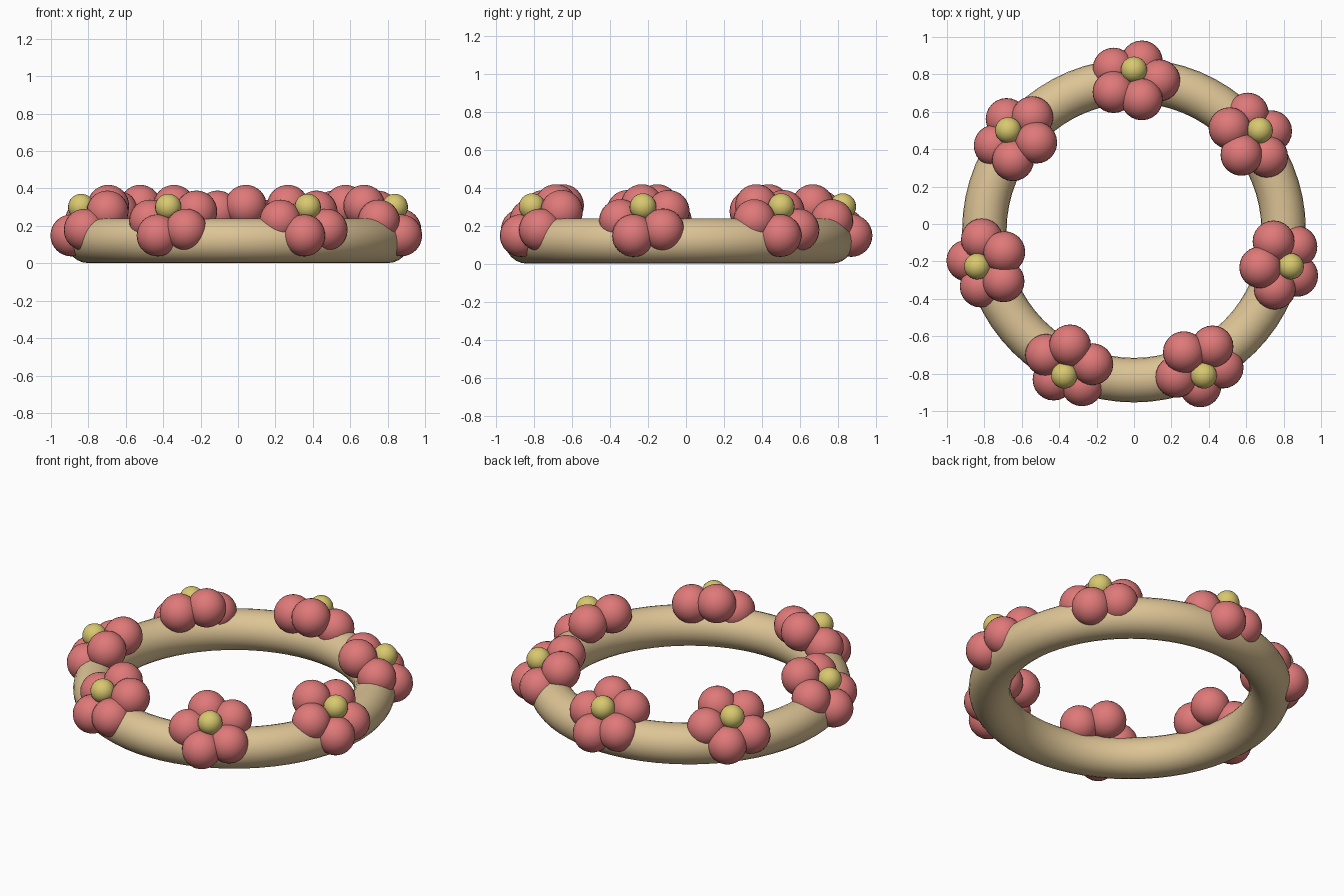
import bpy
from math import sin, cos, radians, tau
from mathutils import Vector

cube = bpy.data.objects.get("Cube")
if cube:
    bpy.data.objects.remove(cube, do_unlink=True)


def make_material(name, colour):
    mat = bpy.data.materials.new(name)
    mat.use_nodes = True
    mat.diffuse_color = (*colour, 1)
    mat.node_tree.nodes["Principled BSDF"].inputs["Base Color"].default_value = (*colour, 1)
    return mat


TAN = make_material("tan", (0.72, 0.55, 0.30))
PINK = make_material("rose_pink", (0.74, 0.19, 0.19))
YELLOW = make_material("soft_yellow", (0.69, 0.58, 0.16))

RING_CENTRE = Vector((0, -0.035, 0.12))
FLOWERS, PETALS = 7, 5
TILT = radians(38)           # flowers lean outward from vertical
PETAL_REACH, PETAL_SIZE = 0.135, 0.112


def finish(name, mat):
    obj = bpy.context.object
    obj.name = name
    obj.data.materials.append(mat)
    bpy.ops.object.shade_smooth()
    return obj


def ball(name, place, radius, mat):
    bpy.ops.mesh.primitive_uv_sphere_add(segments=24, ring_count=16, radius=radius, location=place)
    return finish(name, mat)


# Ring band
bpy.ops.mesh.primitive_torus_add(major_radius=0.80, minor_radius=0.119, major_segments=64,
                                 minor_segments=24, location=RING_CENTRE)
finish("ring_band", TAN)

# Flowers spaced evenly around the band
for i in range(FLOWERS):
    a = radians(90) + i * tau / FLOWERS
    radial = Vector((cos(a), sin(a), 0))
    tangent = Vector((-sin(a), cos(a), 0))
    up = Vector((0, 0, 1))
    normal = radial * sin(TILT) + up * cos(TILT)
    outward = radial * cos(TILT) - up * sin(TILT)
    middle = RING_CENTRE + radial * 0.803 + up * 0.108

    # Round petals in the tilted plane
    for k in range(PETALS):
        b = radians(54) + k * tau / PETALS
        place = middle + (outward * cos(b) + tangent * sin(b)) * PETAL_REACH
        ball(f"flower_{i + 1}_petal_{k + 1}", place, PETAL_SIZE, PINK)

    # Yellow heart
    ball(f"flower_{i + 1}_heart", middle + normal * 0.093, 0.07, YELLOW)
